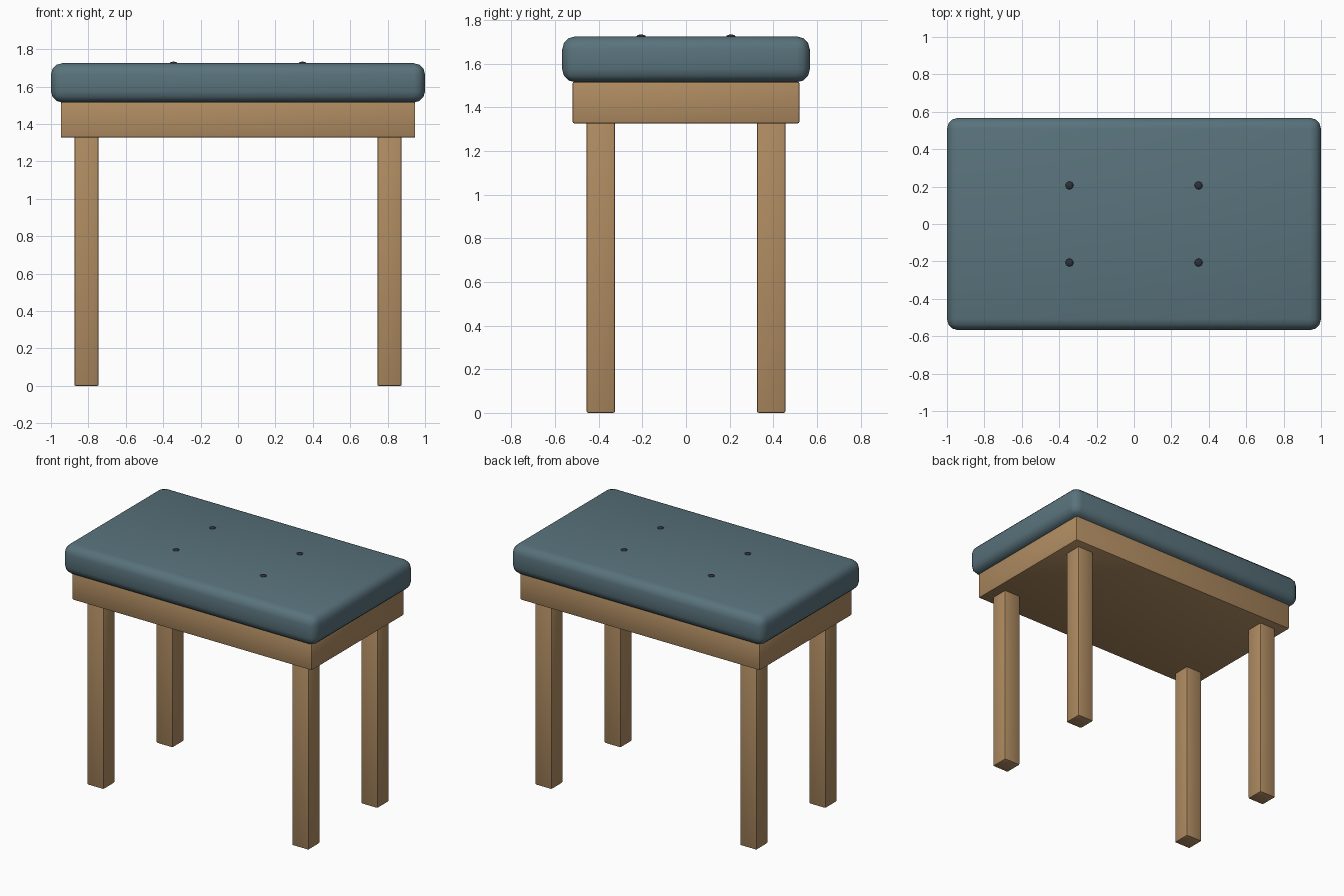
import bpy, math

if "Cube" in bpy.data.objects:
    bpy.data.objects.remove(bpy.data.objects["Cube"])


def material(name, color):
    m = bpy.data.materials.new(name)
    m.diffuse_color = (*color, 1)
    m.use_nodes = True
    m.node_tree.nodes["Principled BSDF"].inputs["Base Color"].default_value = m.diffuse_color
    return m


wood = material("wood", (0.43, 0.26, 0.12))
fabric = material("fabric", (0.10, 0.17, 0.20))
dark = material("dark_button", (0.025, 0.03, 0.04))


def finish(ob, name, mat, angle=35):
    ob.name = name
    ob.data.materials.append(mat)
    bpy.ops.object.shade_smooth_by_angle(angle=math.radians(angle))
    return ob


def rounded_box(name, center, size, radius, segments, mat):
    bpy.ops.mesh.primitive_cube_add(size=1, location=center)
    ob = bpy.context.object
    ob.scale = size
    bpy.ops.object.transform_apply(location=False, rotation=False, scale=True)
    bev = ob.modifiers.new("bevel", "BEVEL")
    bev.width = radius
    bev.segments = segments
    bpy.ops.object.modifier_apply(modifier=bev.name)
    return finish(ob, name, mat)


# Padded seat
rounded_box("cushion", (0, 0, 1.62), (2.0, 1.135, 0.21), 0.06, 3, fabric)

# Solid wooden frame under the cushion
rounded_box("frame", (0, 0, 1.422), (1.895, 1.04, 0.19), 0.008, 2, wood)

# Four legs and four tufting buttons
for sx, side in ((-1, "left"), (1, "right")):
    for sy, end in ((-1, "front"), (1, "back")):
        rounded_box(f"{end}_{side}_leg", (sx * 0.81, sy * 0.39, 0.67),
                    (0.13, 0.13, 1.34), 0.008, 2, wood)
        bpy.ops.mesh.primitive_uv_sphere_add(
            segments=16, ring_count=8, radius=0.021,
            location=(sx * 0.345, sy * 0.206, 1.725))
        bpy.context.object.scale.z = 0.4
        finish(bpy.context.object, f"{end}_{side}_button", dark, 60)
